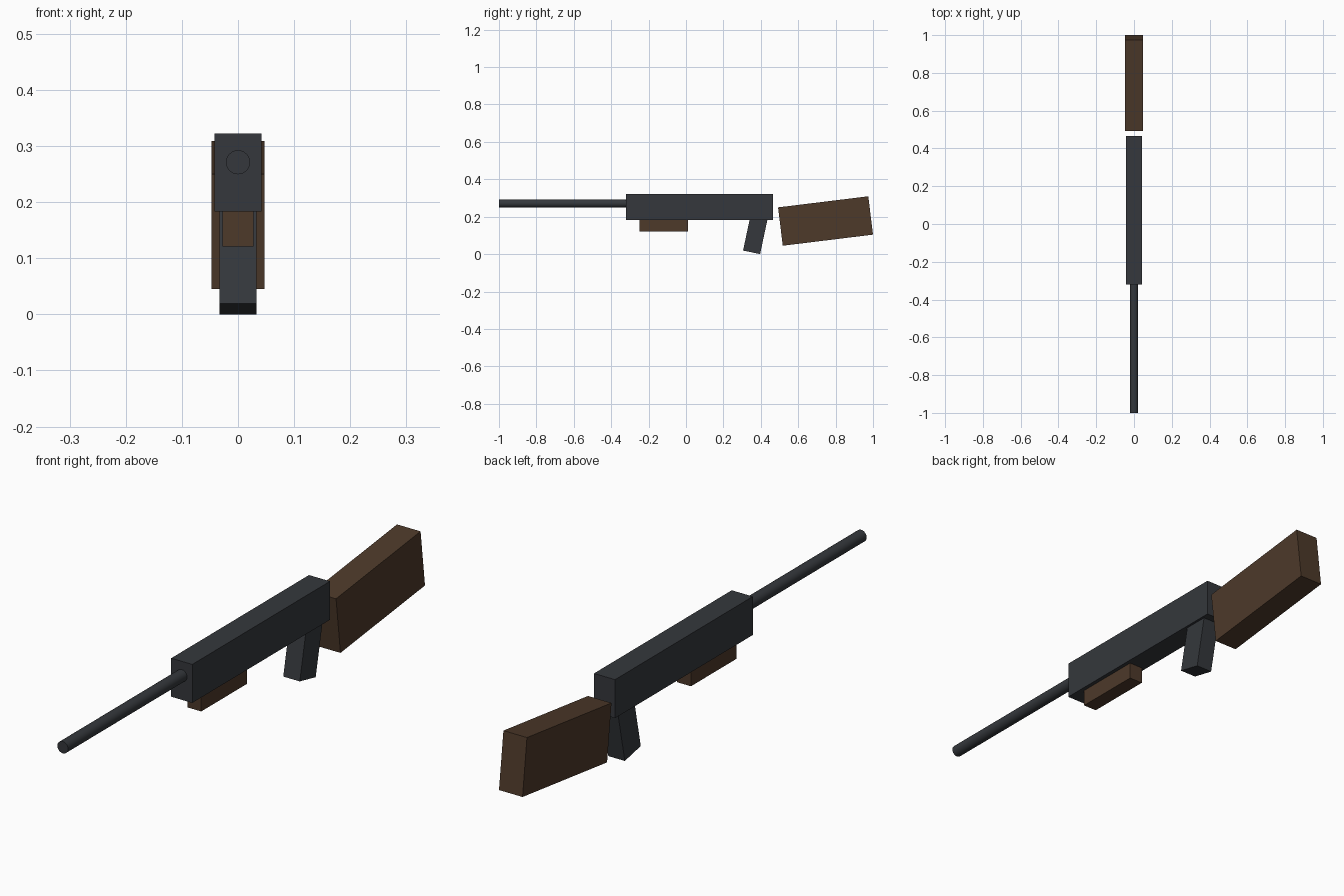
import bpy
from math import radians

if "Cube" in bpy.data.objects:
    bpy.data.objects.remove(bpy.data.objects["Cube"])


def material(name, rgb):
    mat = bpy.data.materials.new(name)
    mat.diffuse_color = (*rgb, 1)
    mat.use_nodes = True
    mat.node_tree.nodes["Principled BSDF"].inputs["Base Color"].default_value = mat.diffuse_color
    return mat


METAL = material("dark_metal", (0.035, 0.039, 0.045))
WOOD = material("dark_wood", (0.075, 0.041, 0.023))


def box(name, center, size, mat, tilt=0):
    """Box with full size, tilted about x in degrees."""
    bpy.ops.mesh.primitive_cube_add(size=1, location=center)
    ob = bpy.context.object
    ob.name = name
    ob.scale = size
    bpy.ops.object.transform_apply(location=False, rotation=False, scale=True)
    ob.rotation_euler.x = radians(tilt)
    ob.data.materials.append(mat)
    return ob


# Receiver body
box("receiver", (0, 0.072, 0.2527), (0.084, 0.786, 0.139), METAL)

# Forward hand grip under the receiver
box("fore_grip", (0, -0.119, 0.156), (0.055, 0.26, 0.07), WOOD)

# Raked pistol grip
box("pistol_grip", (0, 0.3735, 0.1172), (0.066, 0.093, 0.22), METAL, -12)

# Shoulder stock, tilted up to the rear
box("stock", (0, 0.746, 0.177), (0.094, 0.486, 0.2065), WOOD, 7)

# Barrel, seated slightly into the receiver
bpy.ops.mesh.primitive_cylinder_add(
    vertices=24, radius=0.0215, depth=0.70,
    location=(0, -0.65, 0.271), rotation=(radians(90), 0, 0))
barrel = bpy.context.object
barrel.name = "barrel"
barrel.data.materials.append(METAL)
bpy.ops.object.shade_smooth_by_angle(angle=radians(40))
